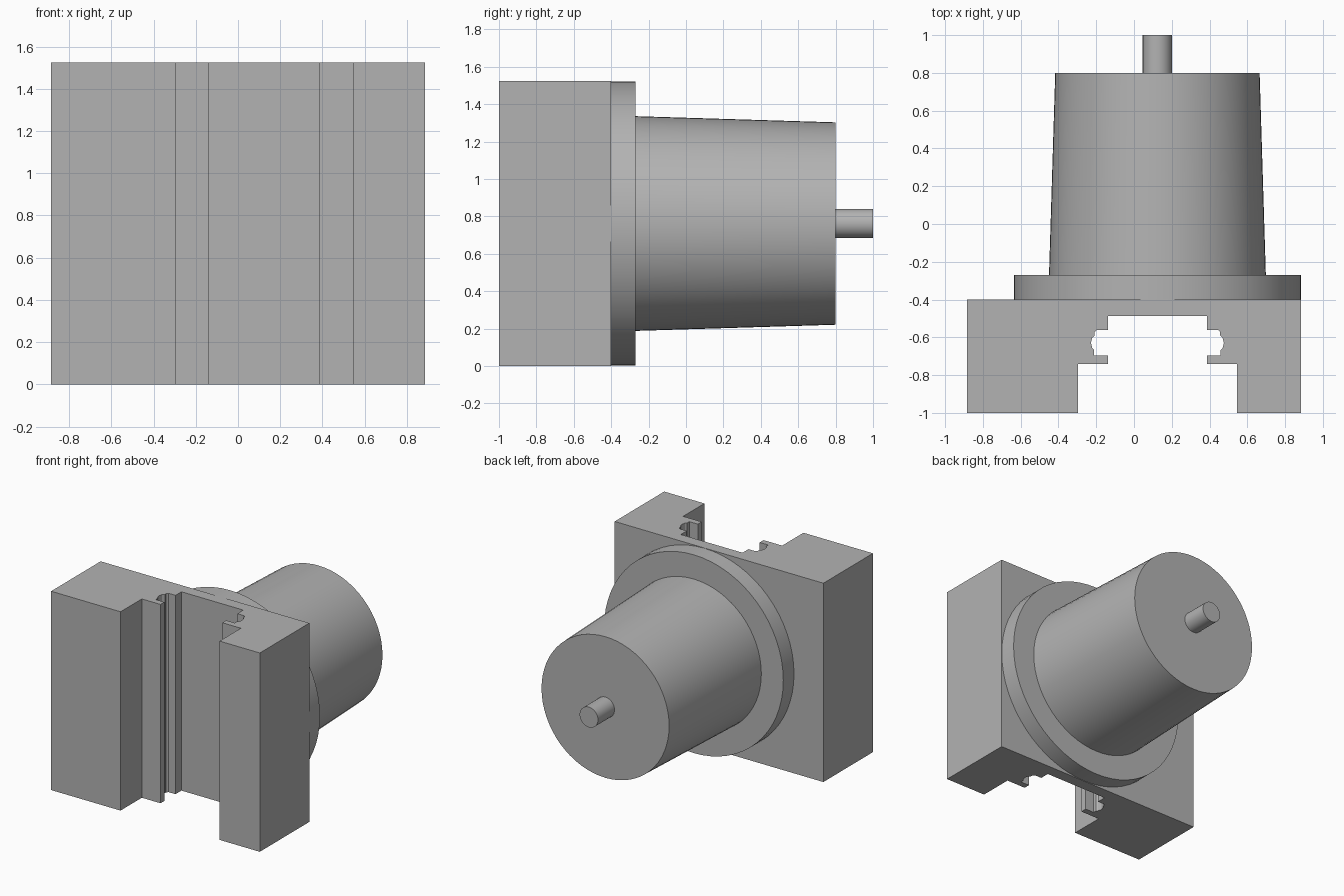
import bpy, bmesh, math
from mathutils import Matrix, Vector

cube = bpy.data.objects.get("Cube")
if cube:
    bpy.data.objects.remove(cube, do_unlink=True)

AXIS_X, AXIS_Z, HEIGHT = 0.124, 0.762, 1.524

grey = bpy.data.materials.new("plain grey")
grey.use_nodes = True
colour = (0.45, 0.45, 0.45, 1)
grey.diffuse_color = colour
grey.node_tree.nodes["Principled BSDF"].inputs["Base Color"].default_value = colour


def finish(name, bm, smooth=False):
    bmesh.ops.recalc_face_normals(bm, faces=bm.faces)
    mesh = bpy.data.meshes.new(name)
    bm.to_mesh(mesh)
    bm.free()
    mesh.materials.append(grey)
    obj = bpy.data.objects.new(name, mesh)
    bpy.context.collection.objects.link(obj)
    if smooth:
        bpy.ops.object.select_all(action='DESELECT')
        obj.select_set(True)
        bpy.context.view_layer.objects.active = obj
        bpy.ops.object.shade_smooth_by_angle(angle=math.radians(30))
    return obj


def round_part(name, y0, y1, r0, r1, sides=64):
    """Cylinder or tapered drum lying along the y axis."""
    bm = bmesh.new()
    place = Matrix.Translation((AXIS_X, (y0 + y1) / 2, AXIS_Z)) @ Matrix.Rotation(-math.pi / 2, 4, 'X')
    bmesh.ops.create_cone(bm, cap_ends=True, segments=sides, radius1=r0,
                          radius2=r1, depth=y1 - y0, matrix=place)
    return finish(name, bm, True)


# Slotted block: half of the channel outline, mirrored about the channel axis
half = [(0.42, -1), (0.42, -0.742), (0.262, -0.742), (0.262, -0.695),
        (0.335, -0.695), (0.335, -0.668), (0.345, -0.657), (0.352, -0.63),
        (0.345, -0.602), (0.332, -0.59), (0.332, -0.572), (0.32, -0.56),
        (0.262, -0.56), (0.262, -0.488)]
channel = [(AXIS_X - x, y) for x, y in half] + [(AXIS_X + x, y) for x, y in reversed(half)]
outline = [(0.885, -1), (0.885, -0.4), (-0.885, -0.4), (-0.885, -1)] + channel
bm = bmesh.new()
face = bm.faces.new([bm.verts.new((x, y, 0)) for x, y in outline])
walls = bmesh.ops.extrude_face_region(bm, geom=[face])
top = [v for v in walls["geom"] if isinstance(v, bmesh.types.BMVert)]
bmesh.ops.translate(bm, verts=top, vec=Vector((0, 0, HEIGHT)))
finish("slotted_block", bm)

# Round parts stacked behind the block
round_part("flange", -0.4, -0.27, 0.76, 0.76)
round_part("tapered_drum", -0.27, 0.8, 0.574, 0.541)
round_part("shaft_pin", 0.8, 1.0, 0.078, 0.078, 32)
